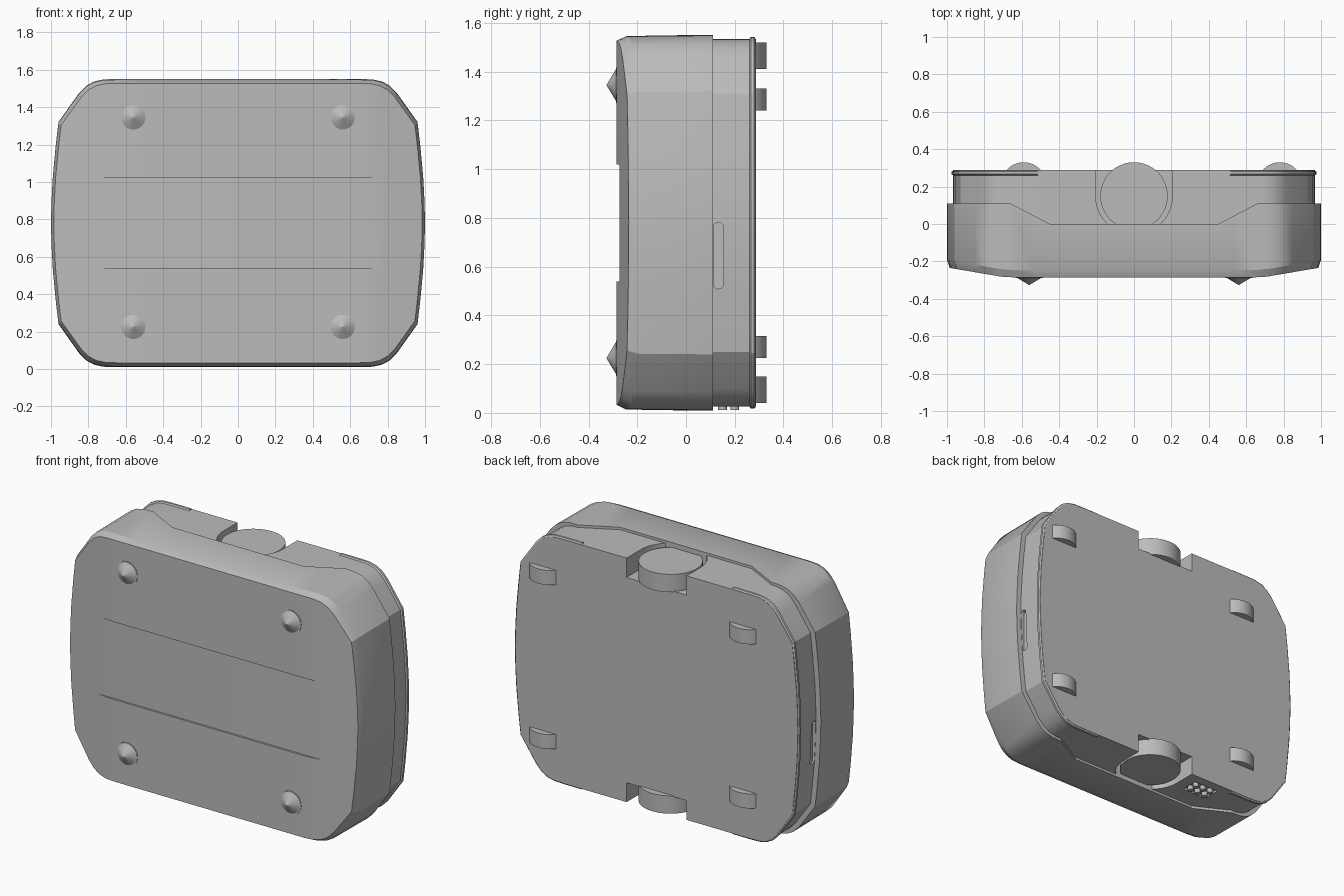
import bpy, bmesh, math
from mathutils import Matrix, Vector

old = bpy.data.objects.get("Cube")
if old:
    bpy.data.objects.remove(old)

MID = 0.78          # height of the symmetry plane
grey = bpy.data.materials.new("matte_grey")
grey.use_nodes = True
grey.diffuse_color = (0.5, 0.5, 0.5, 1)
grey.node_tree.nodes["Principled BSDF"].inputs["Base Color"].default_value = (0.5, 0.5, 0.5, 1)


def finish(bm, name):
    bmesh.ops.remove_doubles(bm, verts=bm.verts, dist=0.0002)
    bmesh.ops.recalc_face_normals(bm, faces=bm.faces)
    mesh = bpy.data.meshes.new(name)
    bm.to_mesh(mesh)
    bm.free()
    mesh.materials.append(grey)
    ob = bpy.data.objects.new(name, mesh)
    bpy.context.collection.objects.link(ob)
    return ob


def select(ob):
    bpy.ops.object.select_all(action='DESELECT')
    ob.select_set(True)
    bpy.context.view_layer.objects.active = ob


def smooth(ob, angle=25):
    select(ob)
    bpy.ops.object.shade_smooth_by_angle(angle=math.radians(angle))


def cut(ob, cutter):
    cutter.hide_render = True
    mod = ob.modifiers.new("cut", 'BOOLEAN')
    mod.operation, mod.solver, mod.object = 'DIFFERENCE', 'EXACT', cutter
    select(ob)
    bpy.ops.object.modifier_apply(modifier=mod.name)
    bpy.data.objects.remove(cutter)


def box(name, lo, hi):
    lo, hi = Vector(lo), Vector(hi)
    bm = bmesh.new()
    bmesh.ops.create_cube(bm, size=1, matrix=Matrix.Translation((lo + hi) / 2)
                          @ Matrix.Diagonal((*(hi - lo), 1)))
    return finish(bm, name)


def cylinder(name, centre, radius, depth, axis='Z', tip=None, segments=48):
    turn = Matrix.Rotation(math.pi / 2, 4, 'X') if axis == 'Y' else Matrix()
    bm = bmesh.new()
    bmesh.ops.create_cone(bm, cap_ends=True, segments=segments, radius1=radius,
                          radius2=radius if tip is None else tip, depth=depth,
                          matrix=Matrix.Translation(centre) @ turn)
    return finish(bm, name)


def loft(name, columns, layers):
    """Stack outlines along y; columns are (x, half height), layers (x scale, z scale, y rule)."""
    bm = bmesh.new()
    rings = []
    for sx, sz, rule in layers:
        top = [bm.verts.new((x * sx, rule(x * sx), MID + h * sz)) for x, h in columns]
        low = [bm.verts.new((x * sx, rule(x * sx), MID - h * sz)) for x, h in columns]
        rings.append(top + low[::-1])
    n = len(columns)
    for a, b in zip(rings, rings[1:]):
        for i in range(2 * n):
            j = (i + 1) % (2 * n)
            bm.faces.new((a[i], a[j], b[j], b[i]))
    for ring in (rings[0], rings[-1]):
        for i in range(n - 1):
            bm.faces.new((ring[i], ring[i + 1], ring[-2 - i], ring[-1 - i]))
    return finish(bm, name)


# Rounded case outline, right half then mirrored
half = [(0.45, 0.77), (0.53, 0.77), (0.66, 0.77), (0.72, 0.768), (0.77, 0.757), (0.81, 0.735),
        (0.85, 0.695), (0.96, 0.54), (0.975, 0.41), (0.99, 0.25), (0.997, 0.12), (1.0, 0.0)]
outline = [(-x, h) for x, h in reversed(half)] + half


def front_y(x):
    return -0.285 + max(0, abs(x) - 0.69) * 0.17


def seam_y(x):
    return 0.11 * min(1, max(0, (abs(x) - 0.45) / 0.21))


# Front cover with stepped rear seam, chamfered front and a shallow central band
cover = loft("front_cover", outline, [
    (1, 1, seam_y), (1, 0.995, lambda x: front_y(x) + 0.04),
    (0.985, 0.97, front_y)])
cut(cover, box("band_cutter", (-0.9, -0.5, 0.54), (0.9, -0.273, 1.02)))
smooth(cover)

# Rear body
body = loft("rear_body", outline, [(0.967, 0.98, lambda x: -0.1), (0.967, 0.98, lambda x: 0.288)])

# U-shaped pockets around the hinge barrels, top and bottom
for lo, hi in ((1.415, 1.7), (-0.2, 0.145)):
    cut(body, box("pocket_cutter", (-0.205, 0.15, lo), (0.205, 0.5, hi)))
    cut(body, cylinder("pocket_round_cutter", (0, 0.15, (lo + hi) / 2), 0.205, hi - lo, segments=64))

# Long side slots
for s in (-1, 1):
    bm = bmesh.new()
    for z in (0.53, 0.76):
        bmesh.ops.create_cone(bm, cap_ends=True, segments=20, radius1=0.021, radius2=0.021, depth=0.1,
                              matrix=Matrix.Translation((s * 0.995, 0.133, z))
                              @ Matrix.Rotation(math.pi / 2, 4, 'Y'))
    bmesh.ops.delete(bm, geom=bm.faces[:], context='FACES_ONLY')
    bmesh.ops.convex_hull(bm, input=bm.verts[:])
    cut(body, finish(bm, "slot_cutter"))

# Contact port underneath: recess holding two rows of studs
cut(body, box("port_cutter", (-0.45, 0.12, -0.1), (-0.28, 0.23, 0.04)))
smooth(body)
for i in range(3):
    for y in (0.15, 0.2):
        smooth(cylinder("contact_stud", (-0.42 + 0.055 * i, y, 0.032), 0.018, 0.04, segments=16))

# Hinge barrels sitting in the pockets
for name, z in (("top_barrel", 1.465), ("bottom_barrel", 0.095)):
    smooth(cylinder(name, (0, 0.15, z), 0.18, 0.11, segments=64))

# Raised lips around the rear corners and sides
right_end = [p for p in half if p[0] > 0.5]
for name, s in (("left_lip", 1), ("right_lip", -1)):
    columns = [(x * s, h) for x, h in right_end]
    smooth(loft(name, columns, [
        (0.967, 0.98, lambda x: 0.26), (0.975, 0.99, lambda x: 0.266),
        (0.975, 0.99, lambda x: 0.28), (0.967, 0.98, lambda x: 0.286)]))

# Rear clips: thin slices of a disc standing out of the back
for x in (-0.59, 0.78):
    for z in (0.27, 1.285):
        smooth(cylinder("rear_clip", (x, 0.21, z), 0.12, 0.09))

# Pointed studs with collars on the front
for x in (-0.56, 0.56):
    for z in (0.225, 1.345):
        smooth(cylinder("stud_collar", (x, -0.28, z), 0.073, 0.016, 'Y', segments=32))
        smooth(cylinder("front_stud", (x, -0.306, z), 0.068, 0.04, 'Y', tip=0.001, segments=32))
